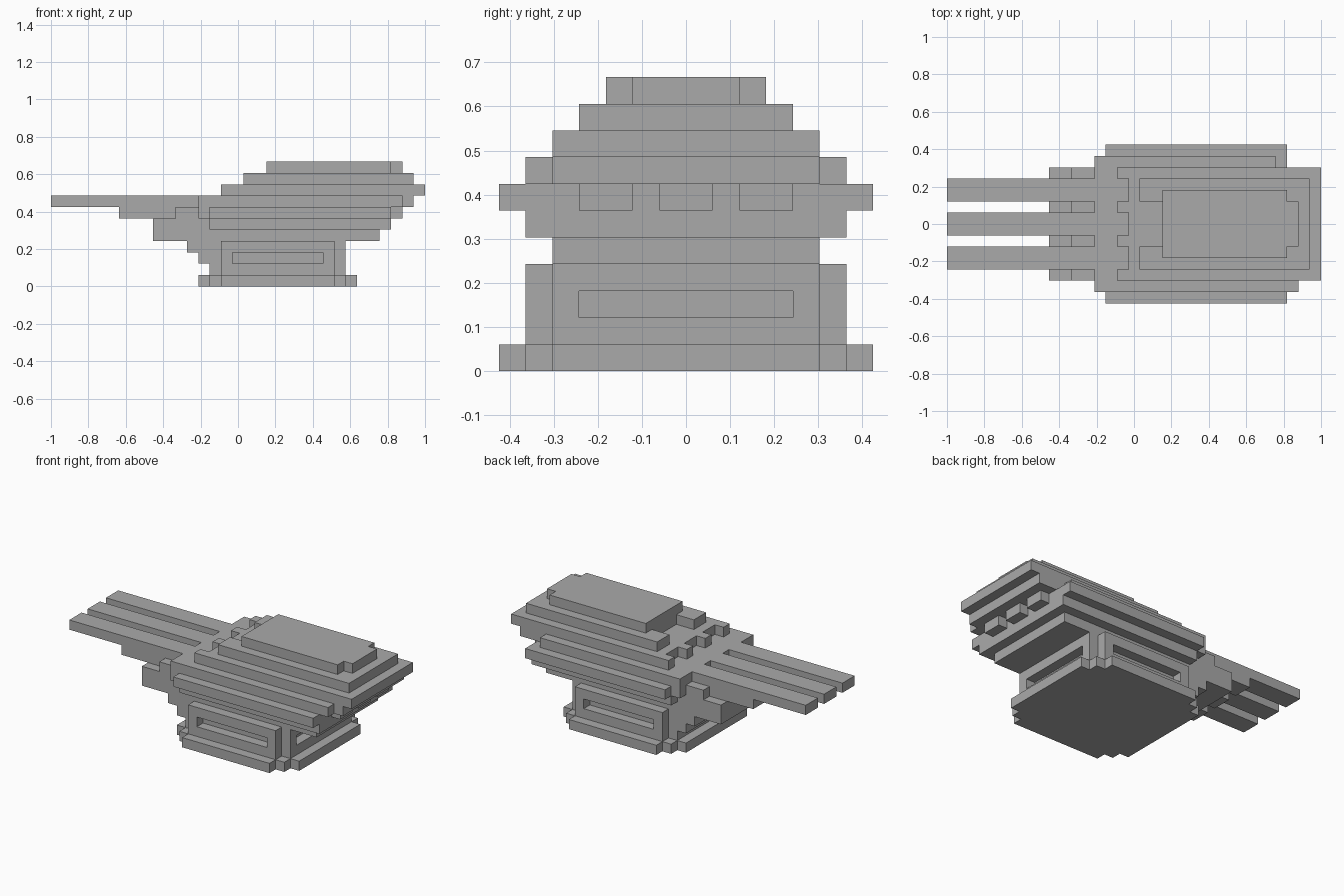
import bpy
import bmesh
from mathutils import Vector

cube = bpy.data.objects.get("Cube")
if cube:
    bpy.data.objects.remove(cube, do_unlink=True)

U = 2 / 33  # one block

grey = bpy.data.materials.new("plain_grey")
grey.use_nodes = True
grey.diffuse_color = (0.4, 0.4, 0.4, 1)
grey.node_tree.nodes["Principled BSDF"].inputs["Base Color"].default_value = (0.4, 0.4, 0.4, 1)


def box(x0, x1, y0, y1, z0, z1):
    return {(x, y, z) for x in range(x0, x1) for y in range(y0, y1) for z in range(z0, z1)}


def slab(x0, x1, half, z0, z1):
    """Block centred across the width."""
    return box(x0, x1, -half, half, z0, z1)


def rows(x0, x1, z0, z1):
    """Three parallel bars, one per barrel."""
    return set().union(*(box(x0, x1, y, y + 2, z0, z1) for y in (-4, -1, 2)))


parts = {}

# Stepped foot
parts["foot"] = slab(13, 27, 5, 0, 1) | slab(14, 26, 6, 0, 1) | slab(15, 25, 7, 0, 1)

# Pedestal with a recessed slot in three sides
pedestal = slab(14, 26, 5, 1, 4) | slab(15, 25, 6, 1, 4)
pedestal -= slab(25, 26, 4, 2, 3)
for y in (-6, 5):
    pedestal -= box(16, 24, y, y + 1, 2, 3)
parts["pedestal"] = pedestal

# Stepped bracket below the barrels
parts["bracket"] = slab(13, 14, 5, 2, 4) | slab(12, 13, 5, 3, 4)

# Lower hull widening upwards
parts["lower_hull"] = slab(9, 29, 5, 4, 5) | slab(9, 30, 5, 5, 6) | slab(14, 30, 6, 5, 6)

# Widest ring with three rear bars
parts["middle_ring"] = (slab(11, 30, 5, 6, 7) | slab(13, 30, 6, 6, 7)
                        | slab(14, 30, 7, 6, 7) | rows(30, 31, 6, 7))

# Deck, shorter along one edge
parts["deck"] = slab(13, 32, 5, 7, 8) | box(13, 31, -6, -5, 7, 8) | box(13, 29, 5, 6, 7, 8)

# Barrels with thicker roots
parts["barrels"] = rows(0, 13, 7, 8) | rows(6, 11, 6, 7)

# Roof steps
parts["lower_roof"] = slab(15, 33, 5, 8, 9) - rows(15, 16, 8, 9)
parts["upper_roof"] = slab(17, 32, 4, 9, 10) - slab(17, 19, 2, 9, 10)
parts["roof_cap"] = slab(19, 30, 3, 10, 11) | slab(30, 31, 2, 10, 11)

solid = set().union(*parts.values())


def build(name, cells):
    """Skin the outer sides of the blocks and merge flat faces."""
    bm = bmesh.new()
    for cell in sorted(cells):
        for axis in range(3):
            for side in (0, 1):
                step = [0, 0, 0]
                step[axis] = 2 * side - 1
                if tuple(c + s for c, s in zip(cell, step)) in solid:
                    continue
                a, b = (axis + 1) % 3, (axis + 2) % 3
                ring = []
                for da, db in ((0, 0), (1, 0), (1, 1), (0, 1)):
                    p = list(cell)
                    p[axis] += side
                    p[a] += da
                    p[b] += db
                    ring.append(bm.verts.new(Vector(p) * U - Vector((1, 0, 0))))
                bm.faces.new(ring if side else ring[::-1])
    bmesh.ops.remove_doubles(bm, verts=bm.verts, dist=U / 100)
    bmesh.ops.dissolve_limit(bm, angle_limit=0.01, verts=bm.verts, edges=bm.edges)
    bmesh.ops.triangulate(bm, faces=[f for f in bm.faces if len(f.verts) > 4])
    mesh = bpy.data.meshes.new(name)
    bm.to_mesh(mesh)
    bm.free()
    mesh.materials.append(grey)
    bpy.context.scene.collection.objects.link(bpy.data.objects.new(name, mesh))


for part_name, part_cells in parts.items():
    build(part_name, part_cells)
